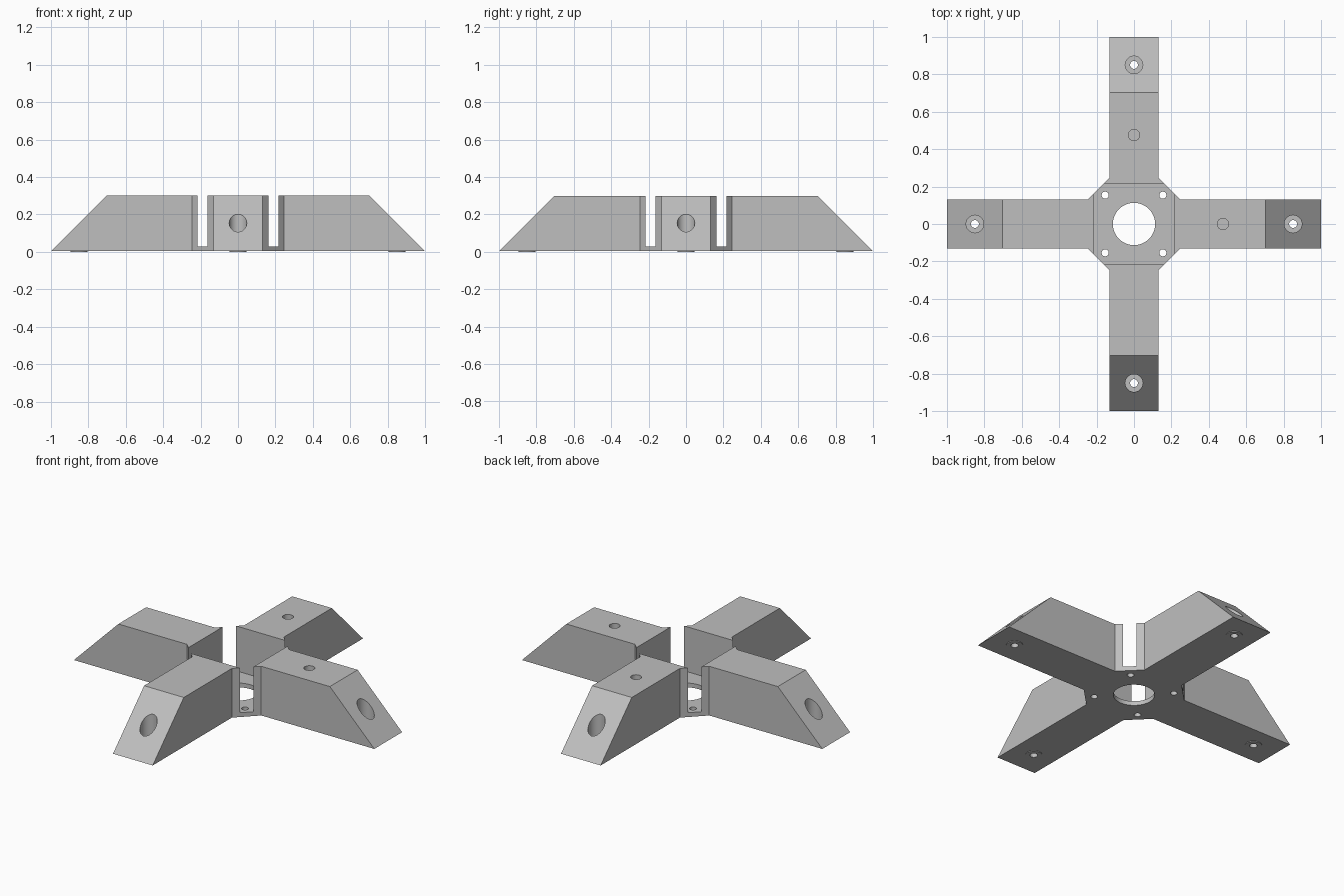
import bpy, bmesh
from math import pi
from mathutils import Matrix, Vector

if "Cube" in bpy.data.objects:
    bpy.data.objects.remove(bpy.data.objects["Cube"], do_unlink=True)

ARM = 0.132      # half width of an arm
HUB = 0.247      # where the hub chamfer meets an arm
TOP = 0.30
BASE = 0.004     # underside, lifted by the thin foot pads
FLOOR = 0.03
QUARTERS = [Matrix.Rotation(i * pi / 2, 4, 'Z') for i in range(4)]

grey = bpy.data.materials.new("light grey plastic")
grey.use_nodes = True
grey.diffuse_color = (0.52, 0.52, 0.52, 1)
grey.node_tree.nodes["Principled BSDF"].inputs["Base Color"].default_value = grey.diffuse_color


def make_object(name, bm):
    bmesh.ops.recalc_face_normals(bm, faces=bm.faces[:])
    mesh = bpy.data.meshes.new(name)
    bm.to_mesh(mesh)
    bm.free()
    mesh.materials.append(grey)
    obj = bpy.data.objects.new(name, mesh)
    bpy.context.collection.objects.link(obj)
    return obj


def cylinders(name, spots, radius, low, high):
    """Upright cylinders at the given spots, as one object."""
    bm = bmesh.new()
    for spot in spots:
        place = Matrix.Translation((spot.x, spot.y, (low + high) / 2))
        bmesh.ops.create_cone(bm, cap_ends=True, segments=48, radius1=radius,
                              radius2=radius, depth=high - low, matrix=place)
    return make_object(name, bm)


def combine(target, tool, operation):
    """Apply a boolean, then drop the tool."""
    tool.hide_render = True
    mod = target.modifiers.new(tool.name, 'BOOLEAN')
    mod.operation, mod.solver, mod.object = operation, 'EXACT', tool
    bpy.context.view_layer.objects.active = target
    bpy.ops.object.modifier_apply(modifier=mod.name)
    bpy.data.objects.remove(tool, do_unlink=True)


# Cross-shaped body with chamfered hub; the top outline is shorter, so ends slope
def outline(bm, reach, z):
    quarter = [(reach, -ARM), (reach, ARM), (HUB, ARM), (ARM, HUB)]
    return [bm.verts.new(q @ Vector((x, y, z))) for q in QUARTERS for x, y in quarter]


bm = bmesh.new()
low, high = outline(bm, 1.0, BASE), outline(bm, 0.704, TOP)
bm.faces.new(low)
bm.faces.new(high)
for i in range(len(low)):
    j = (i + 1) % len(low)
    bm.faces.new((low[i], low[j], high[j], high[i]))
body = make_object("cross_mount_body", bm)

# Square pocket that opens through the hub corners
bm = bmesh.new()
bmesh.ops.create_cube(bm, size=1, matrix=Matrix.Translation((0, 0, FLOOR + 0.25))
                      @ Matrix.Diagonal((0.432, 0.432, 0.5, 1)))
combine(body, make_object("pocket_cutter", bm), 'DIFFERENCE')

# Thin foot pads and stepped bolt holes near the arm ends
arm_ends = [q @ Vector((0.85, 0, 0)) for q in QUARTERS]
corners = [q @ Vector((0.154, 0.154, 0)) for q in QUARTERS]
combine(body, cylinders("foot_pads", arm_ends, 0.046, 0, 0.02), 'UNION')
combine(body, cylinders("counterbores", arm_ends, 0.047, FLOOR, 0.5), 'DIFFERENCE')
combine(body, cylinders("bolt_holes", arm_ends, 0.021, -0.1, 0.1), 'DIFFERENCE')

# Hub openings
combine(body, cylinders("hub_screw_holes", corners, 0.019, -0.1, 0.1), 'DIFFERENCE')
combine(body, cylinders("centre_hole", [Vector()], 0.113, -0.1, 0.1), 'DIFFERENCE')

# Blind holes in the top of the left and back arms
blind = [q @ Vector((0.475, 0, 0)) for q in QUARTERS[:2]]
combine(body, cylinders("blind_holes", blind, 0.03, 0.15, 0.5), 'DIFFERENCE')

bpy.ops.object.select_all(action='DESELECT')
body.select_set(True)
bpy.context.view_layer.objects.active = body
bpy.ops.object.shade_smooth_by_angle(angle=pi / 6)
